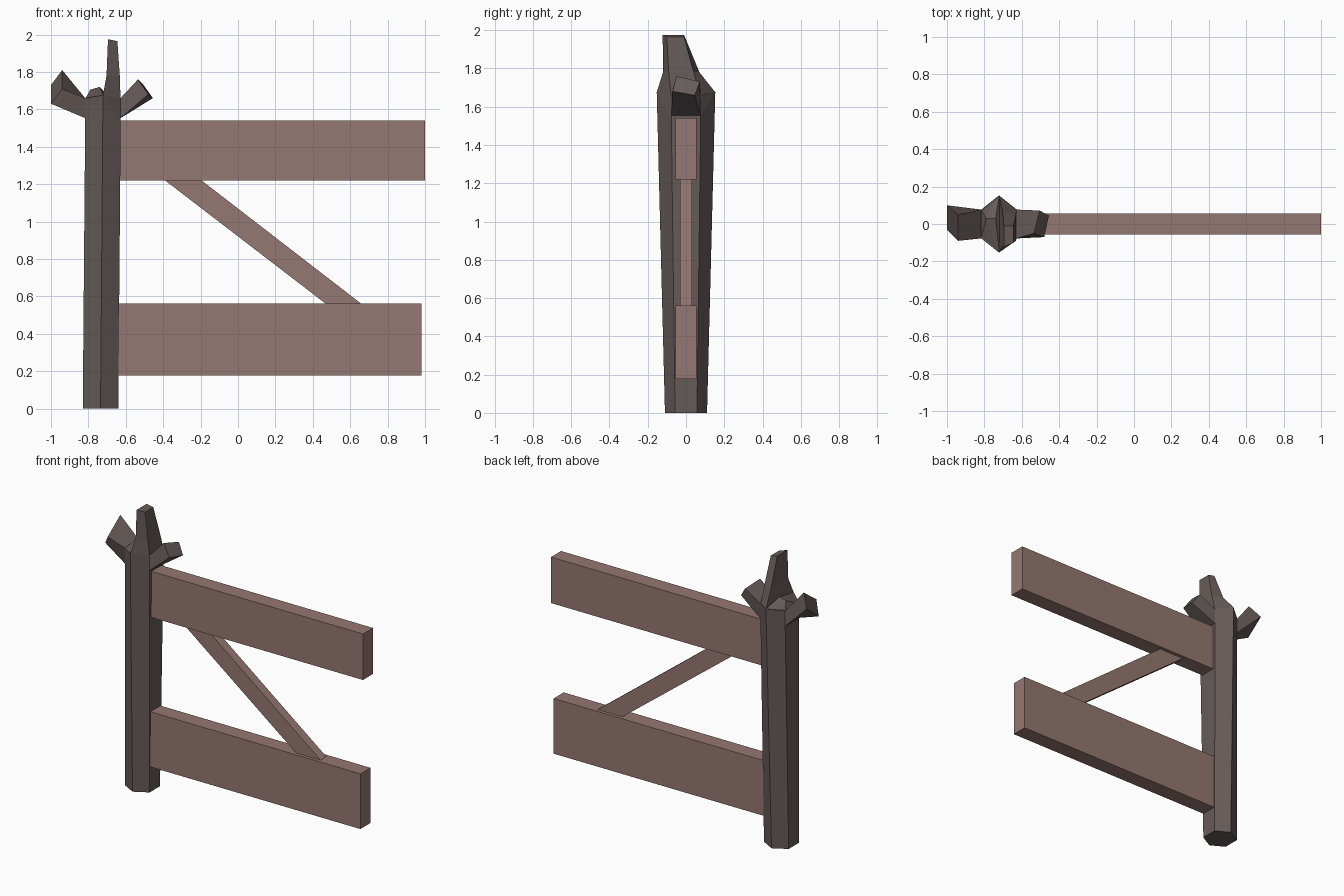
import bpy, bmesh

if "Cube" in bpy.data.objects:
    bpy.data.objects.remove(bpy.data.objects["Cube"])


def material(name, rgb):
    m = bpy.data.materials.new(name)
    m.diffuse_color = (*rgb, 1)
    m.use_nodes = True
    m.node_tree.nodes["Principled BSDF"].inputs["Base Color"].default_value = m.diffuse_color
    return m


RAIL = material("reddish_wood", (0.30, 0.188, 0.168))
POST = material("dark_bark", (0.135, 0.106, 0.099))


def finish(name, bm, mat):
    bmesh.ops.recalc_face_normals(bm, faces=bm.faces)
    me = bpy.data.meshes.new(name)
    bm.to_mesh(me)
    bm.free()
    me.materials.append(mat)
    ob = bpy.data.objects.new(name, me)
    bpy.context.collection.objects.link(ob)


def loft(name, rings, mat):
    """Closed solid through rings with equal point counts."""
    bm = bmesh.new()
    vs = [[bm.verts.new(p) for p in r] for r in rings]
    n = len(rings[0])
    for a, b in zip(vs, vs[1:]):
        for i in range(n):
            j = (i + 1) % n
            bm.faces.new((a[i], a[j], b[j], b[i]))
    bm.faces.new(vs[0])
    bm.faces.new(vs[-1])
    finish(name, bm, mat)


def slab(name, outline, half, mat):
    """Front-view outline given thickness in y."""
    loft(name, [[(x, y, z) for x, z in outline] for y in (-half, half)], mat)


def hexagon(cx, rx, flat, tip, z_side, z_tip):
    return [(cx, -tip, z_tip), (cx + rx, -flat, z_side), (cx + rx, flat, z_side),
            (cx, tip, z_tip), (cx - rx, flat, z_side), (cx - rx, -flat, z_side)]


# Six-sided post, flaring slightly towards the top
loft("post", [hexagon(-0.735, 0.095, 0.057, 0.11, 0, 0),
              hexagon(-0.722, 0.095, 0.077, 0.153, 1.55, 1.675),
              hexagon(-0.722, 0.095, 0.077, 0.153, 1.66, 1.676)], POST)

# Broken low lump on the left half of the post top
bm = bmesh.new()
for p in [(-0.72, -0.153, 1.675), (-0.817, -0.077, 1.655), (-0.817, 0.077, 1.655),
          (-0.72, 0.153, 1.675), (-0.79, 0.03, 1.705), (-0.74, 0.03, 1.72),
          (-0.68, 0.0, 1.66)]:
    bm.verts.new(p)
bmesh.ops.convex_hull(bm, input=bm.verts)
finish("broken_top", bm, POST)

# Tall splinter rising from the right half
loft("splinter", [
    [(-0.722, -0.153, 1.675), (-0.628, -0.077, 1.655), (-0.628, 0.077, 1.655), (-0.722, 0.153, 1.675)],
    [(-0.703, -0.12, 1.78), (-0.632, -0.09, 1.78), (-0.632, 0.04, 1.78), (-0.703, 0.07, 1.78)],
    [(-0.695, -0.122, 1.975), (-0.645, -0.10, 1.965), (-0.645, -0.01, 1.965), (-0.695, -0.01, 1.975)],
], POST)


# Two branch stubs growing from the flat sides
def stub(name, x, end):
    root = [(x, -0.077, 1.66), (x, -0.077, 1.553), (x, 0.077, 1.553), (x, 0.077, 1.66)]
    loft(name, [root, end], POST)


stub("left_stub", -0.817, [(-0.94, -0.09, 1.71), (-1.0, -0.03, 1.63),
                           (-1.0, 0.10, 1.73), (-0.94, 0.05, 1.81)])
stub("right_stub", -0.628, [(-0.535, -0.05, 1.76), (-0.48, -0.07, 1.68),
                            (-0.455, 0.045, 1.66), (-0.505, 0.072, 1.73)])

# Rails and diagonal brace
for name, x1, z0, z1 in (("upper_rail", 1.0, 1.22, 1.54), ("lower_rail", 0.98, 0.178, 0.562)):
    slab(name, [(-0.66, z0), (x1, z0), (x1, z1), (-0.66, z1)], 0.055, RAIL)
slab("brace", [(-0.39, 1.22), (0.47, 0.56), (0.66, 0.56), (-0.195, 1.22)], 0.032, RAIL)
